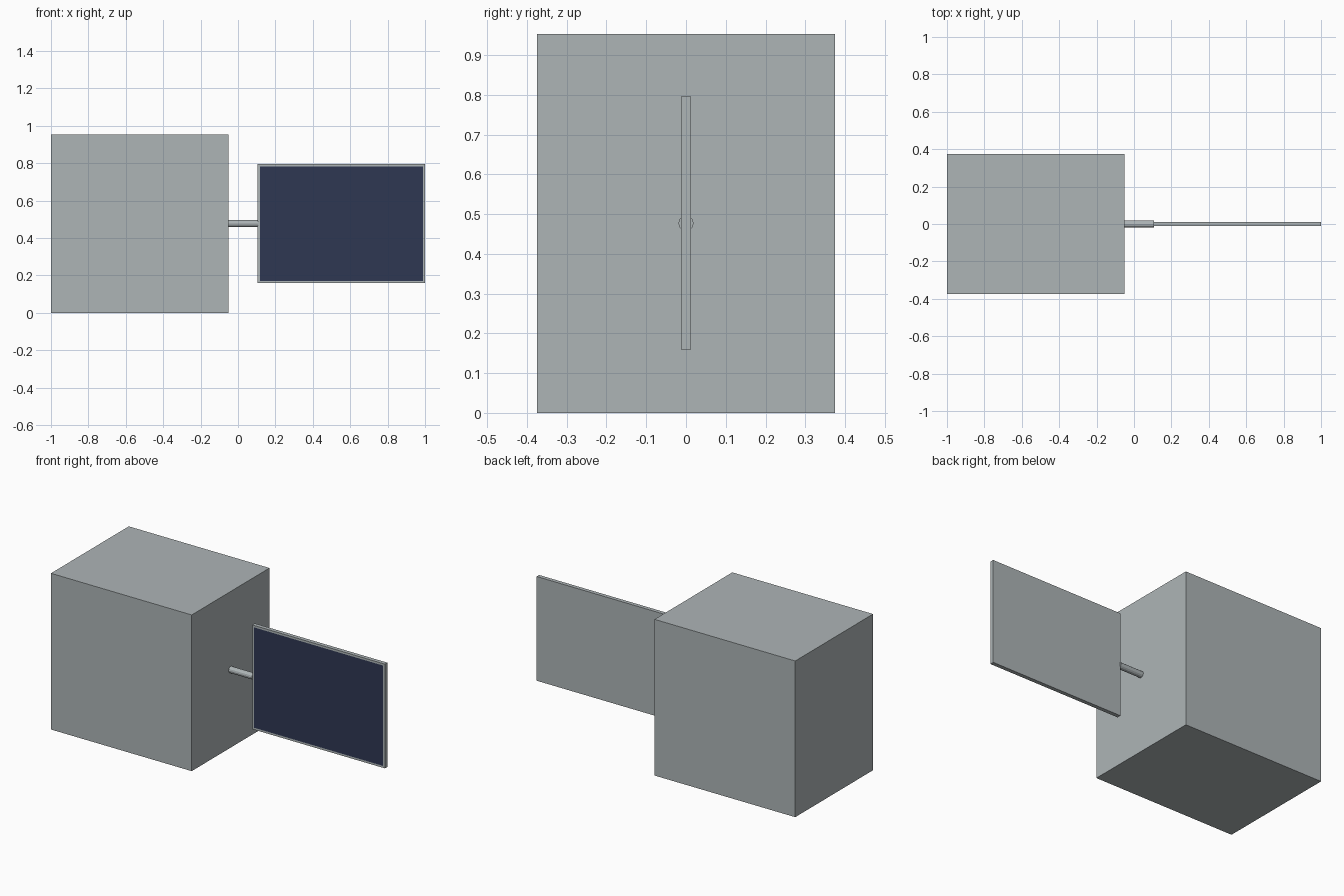
import bpy, bmesh, math
from mathutils import Matrix, Vector

cube = bpy.data.objects.get("Cube")
if cube:
    bpy.data.objects.remove(cube, do_unlink=True)


def material(name, rgb):
    mat = bpy.data.materials.new(name)
    mat.use_nodes = True
    colour = (*rgb, 1.0)
    mat.diffuse_color = colour
    mat.node_tree.nodes["Principled BSDF"].inputs["Base Color"].default_value = colour
    return mat


grey = material("pale_grey", (0.42, 0.46, 0.47))
navy = material("navy_cell", (0.028, 0.039, 0.086))


def finish(name, bm, *mats):
    mesh = bpy.data.meshes.new(name)
    bm.normal_update()
    bm.to_mesh(mesh)
    bm.free()
    for mat in mats:
        mesh.materials.append(mat)
    obj = bpy.data.objects.new(name, mesh)
    bpy.context.collection.objects.link(obj)
    return obj


def box(low, high):
    low, high = Vector(low), Vector(high)
    bm = bmesh.new()
    bmesh.ops.create_cube(bm, size=1, matrix=Matrix.Translation((low + high) / 2)
                          @ Matrix.Diagonal((*(high - low), 1)))
    bm.normal_update()
    return bm


MID = 0.477

# Main body
finish("body", box((-1, -0.375, 0), (-0.05, 0.375, 0.953)), grey)

# Connecting rod
bm = bmesh.new()
bmesh.ops.create_cone(bm, cap_ends=True, segments=12, radius1=0.019, radius2=0.019,
                      depth=0.16, matrix=Matrix.Translation((0.027, 0, MID))
                      @ Matrix.Rotation(math.pi / 2, 4, "Y"))
finish("connecting_rod", bm, grey)

# Panel with a flush dark cell face inset in its front
bm = box((0.105, -0.012, 0.159), (1, 0.012, 0.795))
front = min(bm.faces, key=lambda f: f.calc_center_median().y)
bmesh.ops.inset_individual(bm, faces=[front], thickness=0.017)
front.material_index = 1
finish("panel", bm, grey, navy)
